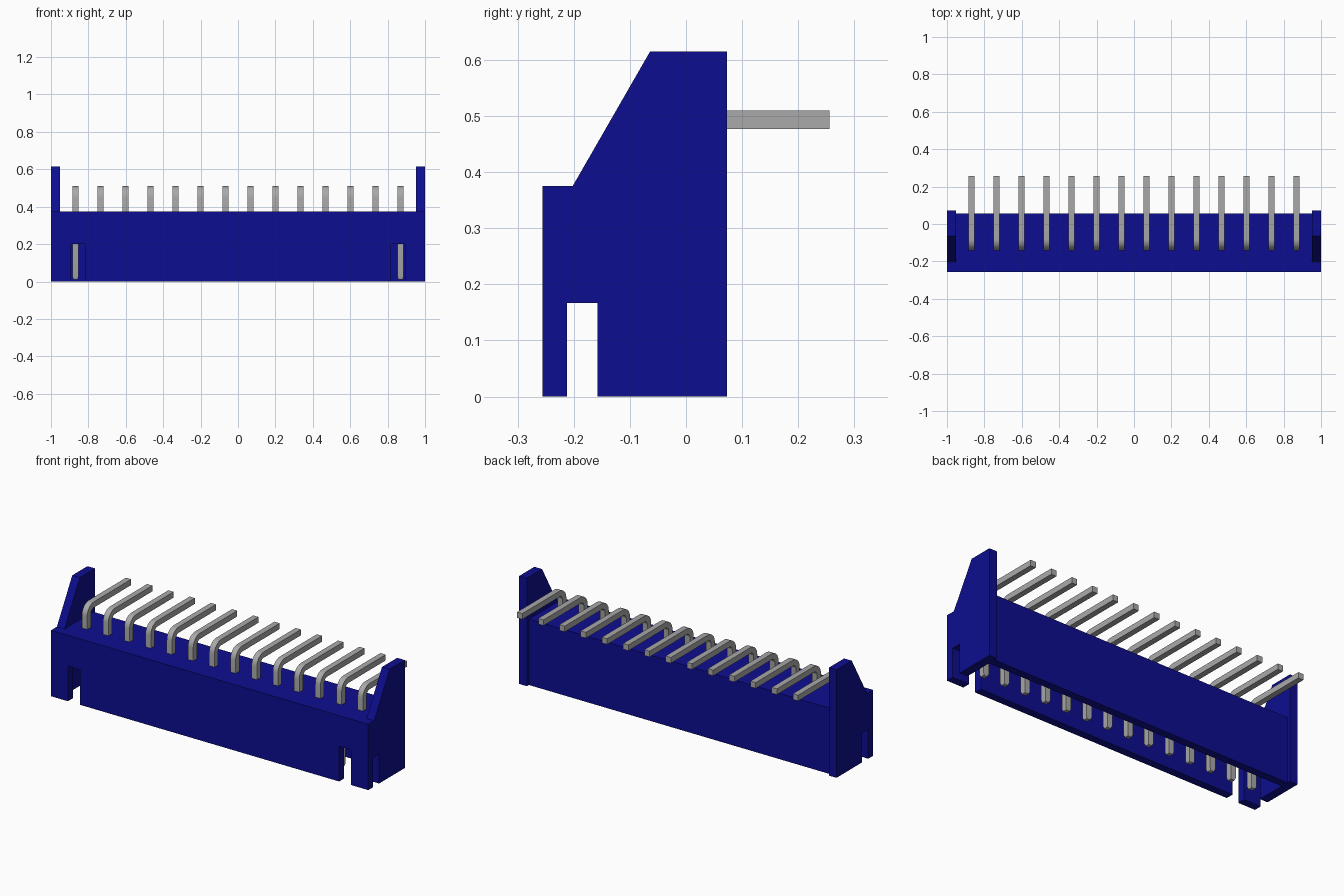
import bpy, bmesh, math
from mathutils import Vector

if "Cube" in bpy.data.objects:
    bpy.data.objects.remove(bpy.data.objects["Cube"], do_unlink=True)


def material(name, rgb, rough):
    m = bpy.data.materials.new(name)
    m.use_nodes = True
    m.diffuse_color = (*rgb, 1)
    bsdf = m.node_tree.nodes["Principled BSDF"]
    bsdf.inputs["Base Color"].default_value = (*rgb, 1)
    bsdf.inputs["Roughness"].default_value = rough
    return m


blue = material("blue plastic", (0.004, 0.004, 0.28), 0.5)
metal = material("grey metal", (0.4, 0.4, 0.4), 0.4)


def add_object(name, bm, mat):
    bmesh.ops.recalc_face_normals(bm, faces=bm.faces)
    me = bpy.data.meshes.new(name)
    bm.to_mesh(me)
    bm.free()
    me.materials.append(mat)
    ob = bpy.data.objects.new(name, me)
    bpy.context.scene.collection.objects.link(ob)
    return ob


def extrude_x(name, profile, x0, x1, mat):
    """Extrude a (y, z) outline along x."""
    bm = bmesh.new()
    face = bm.faces.new([bm.verts.new((x0, y, z)) for y, z in profile])
    ext = bmesh.ops.extrude_face_region(bm, geom=[face])["geom"]
    bmesh.ops.translate(bm, vec=(x1 - x0, 0, 0),
                        verts=[g for g in ext if isinstance(g, bmesh.types.BMVert)])
    return add_object(name, bm, mat)


def cut_box(target, x, y, z):
    """Subtract the box spanning the three ranges."""
    cutter = extrude_x("cutter", [(y[0], z[0]), (y[1], z[0]), (y[1], z[1]), (y[0], z[1])],
                       x[0], x[1], blue)
    cutter.hide_render = True
    mod = target.modifiers.new("cut", "BOOLEAN")
    mod.operation, mod.solver, mod.object = "DIFFERENCE", "EXACT", cutter
    deps = bpy.context.evaluated_depsgraph_get()
    me = bpy.data.meshes.new_from_object(target.evaluated_get(deps))
    target.modifiers.clear()
    target.data = me
    bpy.data.objects.remove(cutter, do_unlink=True)


# Housing: side outline over the full length, then hollowed and notched
TOP, EAR_IN = 0.375, 0.952
housing = extrude_x("housing", [(-0.256, 0), (-0.256, TOP), (-0.202, TOP), (-0.064, 0.615),
                                (0.073, 0.615), (0.073, 0)], -1, 1, blue)
cut_box(housing, (-EAR_IN, EAR_IN), (-0.4, 0.2), (TOP, 0.8))           # gap between ears
cut_box(housing, (-EAR_IN, EAR_IN), (0.055, 0.2), (-0.1, 0.8))         # recessed back
cut_box(housing, (-0.95, 0.95), (-0.212, 0.01), (-0.1, 0.26))          # plug cavity
for s in (-1, 1):
    cut_box(housing, sorted((s * 0.92, s * 1.1)), (-0.212, -0.158), (-0.1, 0.167))   # side slot
    cut_box(housing, sorted((s * 0.817, s * 0.893)), (-0.3, -0.19), (-0.1, 0.2))     # front slot

# Pins: square wire swept through a right-angle bend
HALF, RAD = 0.0165, 0.045
PIN_Y, PIN_Z = -0.124, 0.4935
path = [(PIN_Y, 0.012, 0, 0.7), (PIN_Y, 0.026, 0, 1)]      # y, z, tilt, scale
for k in range(9):
    a = math.pi / 2 * k / 8
    path.append((PIN_Y + RAD * (1 - math.cos(a)), PIN_Z - RAD * (1 - math.sin(a)), a, 1))
path.append((0.256, PIN_Z, math.pi / 2, 1))


def make_pin(name, x):
    bm = bmesh.new()
    rings = []
    for y, z, a, s in path:
        side = Vector((0, math.cos(a), -math.sin(a))) * HALF * s
        wide = Vector((HALF * s, 0, 0))
        c = Vector((x, y, z))
        rings.append([bm.verts.new(c + i * wide + j * side)
                      for i, j in ((-1, -1), (1, -1), (1, 1), (-1, 1))])
    for r0, r1 in zip(rings, rings[1:]):
        for i in range(4):
            j = (i + 1) % 4
            bm.faces.new((r0[i], r0[j], r1[j], r1[i]))
    bm.faces.new(rings[0])
    bm.faces.new(rings[-1])
    return add_object(name, bm, metal)


COUNT, PITCH = 14, 0.1337
pins = [make_pin(f"pin_{i + 1}", (i - (COUNT - 1) / 2) * PITCH) for i in range(COUNT)]

# Smooth only the bends
bpy.ops.object.select_all(action="DESELECT")
for p in pins:
    p.select_set(True)
bpy.context.view_layer.objects.active = pins[0]
bpy.ops.object.shade_smooth_by_angle(angle=math.radians(25))
